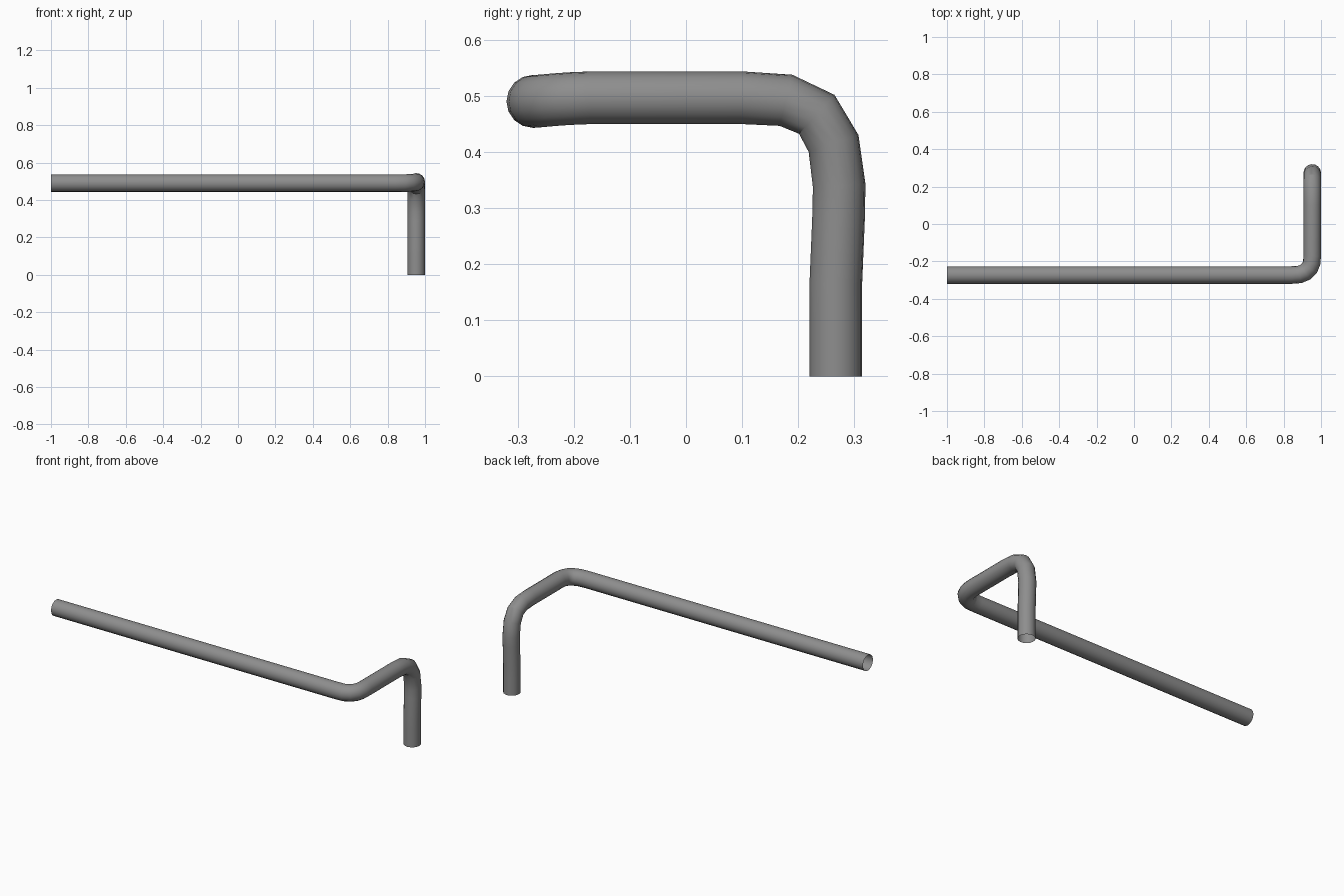
import bpy

if "Cube" in bpy.data.objects:
    bpy.data.objects.remove(bpy.data.objects["Cube"])

R = 0.047          # tube radius
X = 0.953          # plane of the arm and leg
Y = -0.273         # line of the long rod
Z = 0.49           # rod height

# Centre line: long rod, first bend, short arm, second bend, leg
rod = [(-1, Y, Z), (0.84, Y, Z)]
bend_1 = [(0.885, -0.27, Z), (0.917, -0.257, Z + 0.001),
          (0.939, -0.235, Z + 0.003), (0.95, -0.207, Z + 0.005)]
arm = [(X, -0.17, 0.4965), (X, 0.10, 0.4965)]
bend_2 = [(X, 0.178, 0.492), (X, 0.233, 0.467), (X, 0.263, 0.415),
          (X, 0.273, 0.34), (X, 0.272, 0.285)]
leg = [(X, 0.267, 0.165), (X, 0.267, 0.10), (X, 0.267, 0)]
path = rod + bend_1 + arm + bend_2 + leg

# Open-ended round tube swept along the centre line
curve = bpy.data.curves.new("bent_tube", 'CURVE')
curve.dimensions = '3D'
curve.bevel_depth = R
curve.bevel_resolution = 6
curve.use_fill_caps = False
spline = curve.splines.new('POLY')
spline.points.add(len(path) - 1)
for point, co in zip(spline.points, path):
    point.co = (*co, 1)

# Dark grey metal
metal = bpy.data.materials.new("dark_metal")
metal.diffuse_color = (0.27, 0.27, 0.27, 1)
metal.use_nodes = True
metal.node_tree.nodes["Principled BSDF"].inputs["Base Color"].default_value = metal.diffuse_color
curve.materials.append(metal)

tube = bpy.data.objects.new("bent_tube", curve)
bpy.context.collection.objects.link(tube)
bpy.context.view_layer.objects.active = tube
tube.select_set(True)
bpy.ops.object.convert(target='MESH')
bpy.ops.object.shade_smooth_by_angle()
